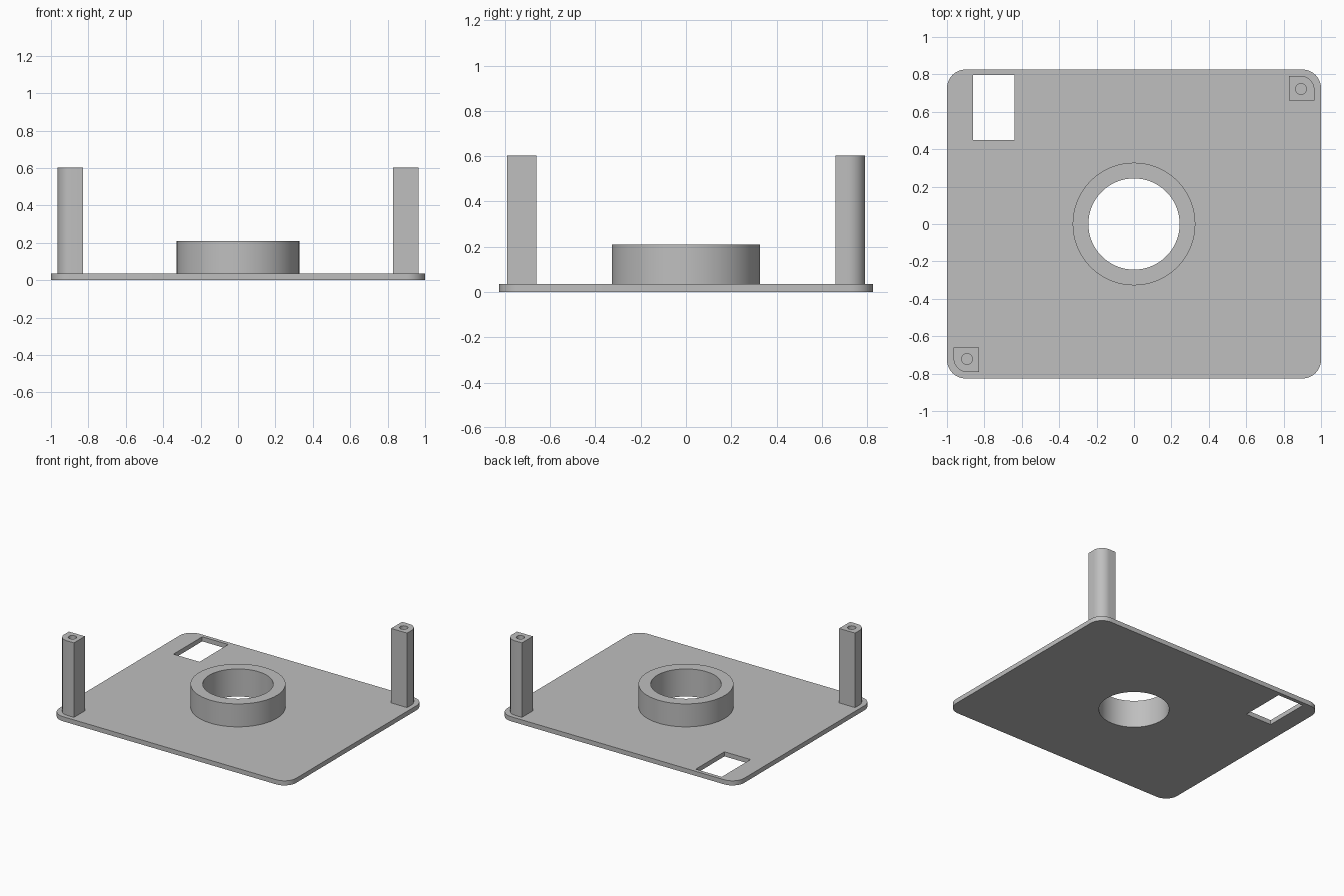
import bpy, bmesh, math

if "Cube" in bpy.data.objects:
    bpy.data.objects.remove(bpy.data.objects["Cube"])

grey = bpy.data.materials.new("plain grey")
grey.diffuse_color = (0.52, 0.52, 0.52, 1)
grey.use_nodes = True
grey.node_tree.nodes["Principled BSDF"].inputs["Base Color"].default_value = grey.diffuse_color


def arc(cx, cy, r, a0, a1, n):
    return [(cx + r * math.cos(math.radians(a0 + (a1 - a0) * i / n)),
             cy + r * math.sin(math.radians(a0 + (a1 - a0) * i / n))) for i in range(n + 1)]


def circle(cx, cy, r, n):
    return arc(cx, cy, r, 0, 360, n)[:-1]


def rect(x0, y0, x1, y1):
    return [(x0, y0), (x1, y0), (x1, y1), (x0, y1)]


def extrude_profile(name, loops, z0, z1):
    """Fill an outline with holes and extrude it from z0 to z1."""
    cu = bpy.data.curves.new(name + "_profile", 'CURVE')
    cu.dimensions = '2D'
    cu.fill_mode = 'BOTH'
    cu.extrude = (z1 - z0) / 2
    for loop in loops:
        sp = cu.splines.new('POLY')
        sp.points.add(len(loop) - 1)
        for p, (x, y) in zip(sp.points, loop):
            p.co = (x, y, 0, 1)
        sp.use_cyclic_u = True
    tmp = bpy.data.objects.new(name + "_tmp", cu)
    bpy.context.collection.objects.link(tmp)
    dg = bpy.context.evaluated_depsgraph_get()
    me = bpy.data.meshes.new_from_object(tmp.evaluated_get(dg))
    bpy.data.objects.remove(tmp)
    bm = bmesh.new()
    bm.from_mesh(me)
    bmesh.ops.translate(bm, verts=bm.verts, vec=(0, 0, (z0 + z1) / 2))
    bmesh.ops.remove_doubles(bm, verts=bm.verts, dist=1e-5)
    bmesh.ops.recalc_face_normals(bm, faces=bm.faces)
    bm.to_mesh(me)
    bm.free()
    me.materials.clear()
    me.materials.append(grey)
    ob = bpy.data.objects.new(name, me)
    bpy.context.collection.objects.link(ob)
    bpy.ops.object.select_all(action='DESELECT')
    ob.select_set(True)
    bpy.context.view_layer.objects.active = ob
    bpy.ops.object.shade_smooth_by_angle(angle=math.radians(30))
    return ob


T = 0.035        # plate thickness
W, D, R = 1.0, 0.826, 0.1

# Base plate with rounded corners, centre hole and rectangular window
outline = (arc(W - R, D - R, R, 0, 90, 12) + arc(R - W, D - R, R, 90, 180, 12)
           + arc(R - W, R - D, R, 180, 270, 12) + arc(W - R, R - D, R, 270, 360, 12))
extrude_profile("base_plate", [outline, circle(0, 0, 0.244, 72),
                               rect(-0.86, 0.45, -0.64, 0.797)], 0, T)

# Raised collar around the centre hole
extrude_profile("centre_collar", [circle(0, 0, 0.328, 72), circle(0, 0, 0.244, 72)], T, 0.21)

# Two screw posts on opposite corners, outer corner rounded
x0, x1, y0, y1, r = 0.83, 0.965, 0.66, 0.792, 0.075
post = [(x0, y0), (x1, y0)] + arc(x1 - r, y1 - r, r, 0, 90, 12) + [(x0, y1)]
hole = circle(0.893, 0.722, 0.029, 32)
for name, s in (("back_right_post", 1), ("front_left_post", -1)):
    extrude_profile(name, [[(s * x, s * y) for x, y in loop] for loop in (post, hole)], T, 0.603)
